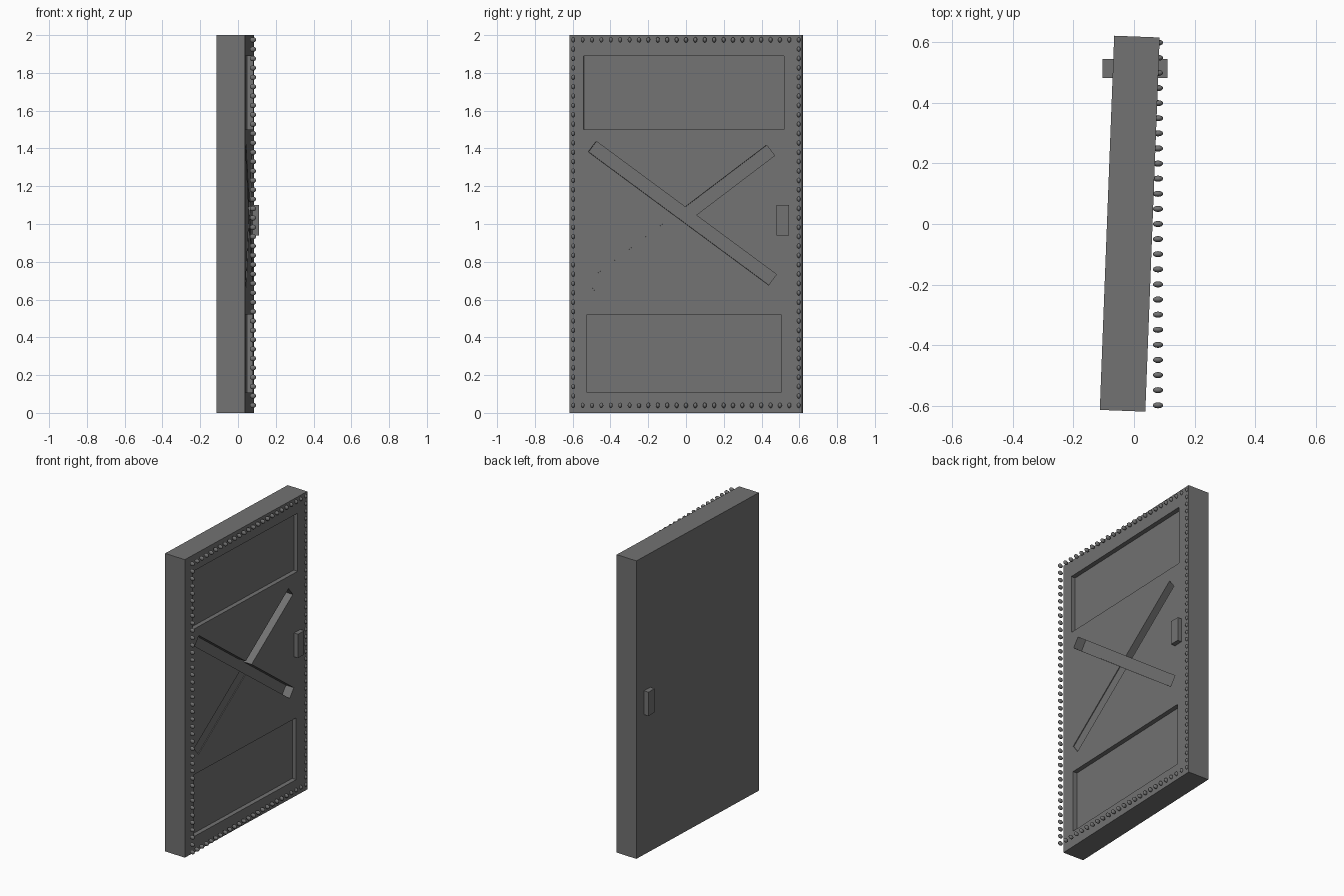
import bpy, bmesh, math
from mathutils import Matrix, Vector

if "Cube" in bpy.data.objects:
    bpy.data.objects.remove(bpy.data.objects["Cube"], do_unlink=True)

steel = bpy.data.materials.new("dark_grey_steel")
steel.use_nodes = True
grey = (0.17, 0.17, 0.17, 1)
steel.diffuse_color = grey
steel.node_tree.nodes["Principled BSDF"].inputs["Base Color"].default_value = grey

THICK, WIDTH, HEIGHT = 0.15, 1.233, 2.0
FACE = THICK / 2
# The leaf stands slightly ajar
AJAR = Matrix.Translation((-0.014, 0.001, 0)) @ Matrix.Rotation(math.radians(-2.2), 4, "Z")


def make_object(name, bm):
    mesh = bpy.data.meshes.new(name)
    bm.to_mesh(mesh)
    bm.free()
    mesh.materials.append(steel)
    obj = bpy.data.objects.new(name, mesh)
    bpy.context.collection.objects.link(obj)
    return obj


def box(name, size, centre, tilt=0.0):
    bm = bmesh.new()
    matrix = (Matrix.Translation(centre) @ Matrix.Rotation(tilt, 4, "X")
              @ Matrix.Diagonal((*size, 1)))
    bmesh.ops.create_cube(bm, size=1, matrix=matrix)
    return make_object(name, bm)


def carve(target, cutter):
    cutter.hide_render = True
    mod = target.modifiers.new("recess", "BOOLEAN")
    mod.operation, mod.solver, mod.object = "DIFFERENCE", "EXACT", cutter
    bpy.context.view_layer.objects.active = target
    bpy.ops.object.modifier_apply(modifier=mod.name)
    bpy.data.objects.remove(cutter, do_unlink=True)


def carve_panel(y0, y1, z0, z1, depth):
    carve(door, box("panel_cutter", (depth * 2, y1 - y0, z1 - z0),
                    (FACE, (y0 + y1) / 2, (z0 + z1) / 2)))


def carve_groove(start, end, depth):
    a, b = Vector(start), Vector(end)
    mid, run = (a + b) / 2, b - a
    carve(door, box("groove_cutter", (depth * 2, run.length, 0.07),
                    (FACE, mid.x, mid.y), math.atan2(run.y, run.x)))


# Door leaf with two sunken panels and a crossed groove
door = box("door_leaf", (THICK, WIDTH, HEIGHT), (0, 0, HEIGHT / 2))
carve_panel(-0.54, 0.52, 1.5, 1.89, 0.03)
carve_panel(-0.523, 0.505, 0.107, 0.522, 0.03)
carve_groove((-0.5, 0.67), (-0.005, 1.045), 0.005)
carve_groove((-0.005, 1.045), (0.45, 1.39), 0.06)
carve_groove((-0.495, 1.41), (0.46, 0.705), 0.0605)
door.data.transform(AJAR)

# Handle bar passing through the leaf
box("handle", (0.214, 0.064, 0.16), (0.004, 0.512, 1.02))

# Rivets around the border
EDGE, LOW, HIGH = 0.597, 0.04, 1.975
COLS, ROWS = 25, 40
spots = []
for i in range(COLS):
    y = -EDGE + 2 * EDGE * i / (COLS - 1)
    spots += [(y, LOW), (y, HIGH)]
for i in range(1, ROWS - 1):
    z = LOW + (HIGH - LOW) * i / (ROWS - 1)
    spots += [(-EDGE, z), (EDGE, z)]

bm = bmesh.new()
for y, z in spots:
    matrix = Matrix.Translation((0.079, y, z)) @ Matrix.Diagonal((0.017, 0.01, 0.014, 1))
    bmesh.ops.create_uvsphere(bm, u_segments=14, v_segments=8, radius=1, matrix=matrix)
for face in bm.faces:
    face.smooth = True
make_object("border_rivets", bm)
